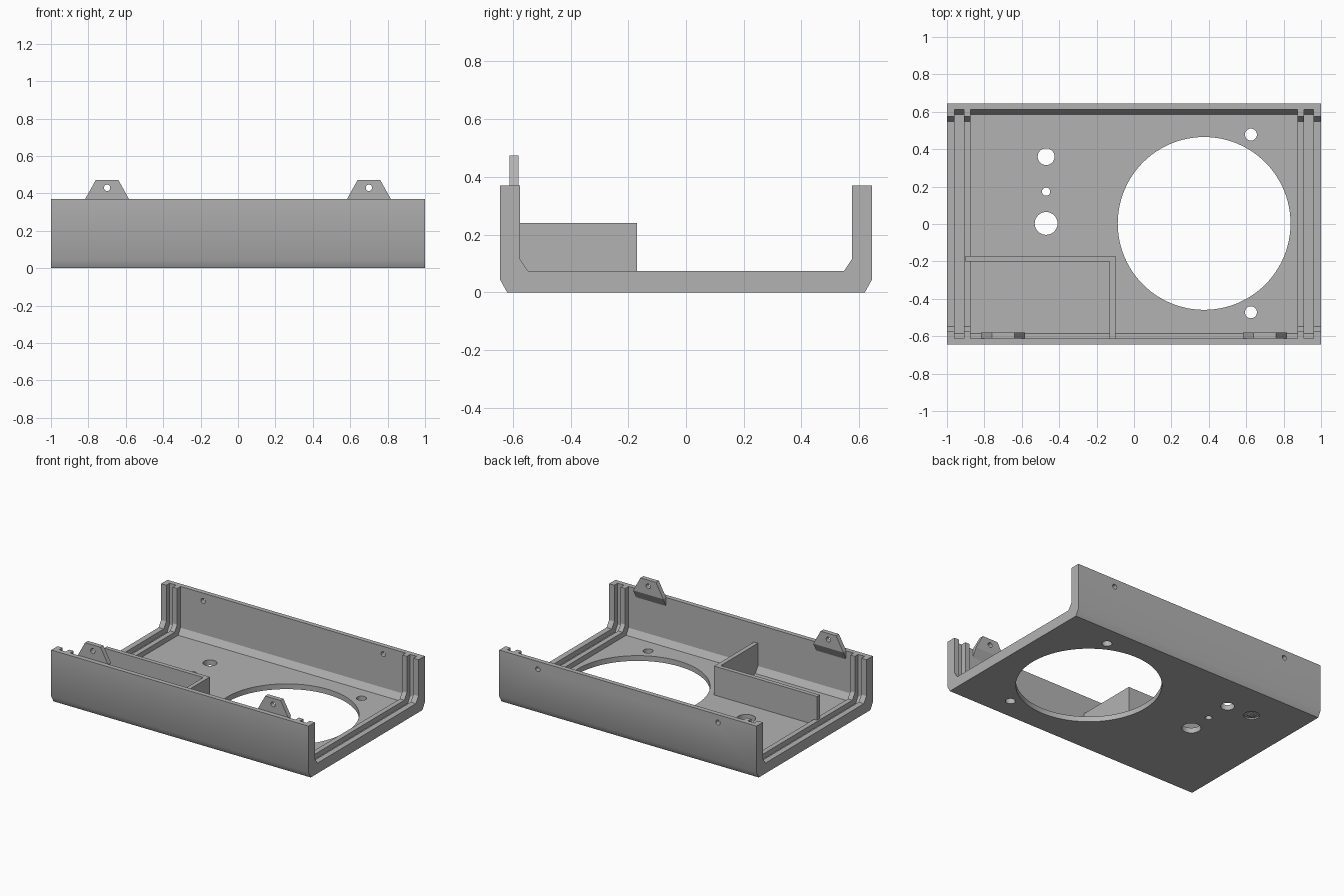
import bpy, bmesh
from mathutils import Vector, Matrix

cube = bpy.data.objects.get("Cube")
if cube:
    bpy.data.objects.remove(cube, do_unlink=True)

grey = bpy.data.materials.new("plain_grey")
grey.use_nodes = True
COLOUR = (0.45, 0.45, 0.45, 1)
grey.diffuse_color = COLOUR
grey.node_tree.nodes["Principled BSDF"].inputs["Base Color"].default_value = COLOUR


def finish(name, bm):
    bmesh.ops.recalc_face_normals(bm, faces=bm.faces)
    mesh = bpy.data.meshes.new(name)
    bm.to_mesh(mesh)
    bm.free()
    mesh.materials.append(grey)
    ob = bpy.data.objects.new(name, mesh)
    bpy.context.collection.objects.link(ob)
    return ob


def prism(name, profile, axis, a, b):
    """Extrude a 2D profile along x (profile in y, z), y (x, z) or z (x, y)."""
    bm = bmesh.new()
    verts = []
    for p in profile:
        co = list(p)
        co.insert("xyz".index(axis), a)
        verts.append(bm.verts.new(co))
    face = bm.faces.new(verts)
    new = bmesh.ops.extrude_face_region(bm, geom=[face])["geom"]
    move = Vector([b - a if c == axis else 0 for c in "xyz"])
    bmesh.ops.translate(bm, vec=move, verts=[v for v in new if isinstance(v, bmesh.types.BMVert)])
    return finish(name, bm)


def box_profile(u0, u1, v0, v1):
    return [(u0, v0), (u1, v0), (u1, v1), (u0, v1)]


def drill(target, holes):
    """Cut round holes: each is (centre, radius, depth, axis)."""
    bm = bmesh.new()
    for centre, r, depth, axis in holes:
        turn = Matrix.Rotation(1.5707963, 4, "X") if axis == "y" else Matrix()
        bmesh.ops.create_cone(bm, cap_ends=True, segments=96 if r > 0.2 else 32, radius1=r,
                              radius2=r, depth=depth, matrix=Matrix.Translation(centre) @ turn)
    cutter = finish("hole_cutter", bm)
    cutter.hide_render = True
    mod = target.modifiers.new("holes", "BOOLEAN")
    mod.operation = "DIFFERENCE"
    mod.solver = "EXACT"
    mod.object = cutter
    bpy.context.view_layer.objects.active = target
    bpy.ops.object.modifier_apply(modifier=mod.name)
    bpy.data.objects.remove(cutter, do_unlink=True)


def trough(points):
    """Mirror a half section, listed from the floor up to the rim."""
    return [(-y, z) for y, z in reversed(points)] + points


# Shared section lines
RIM = 0.37
FLOOR = 0.037
outer = trough([(0.62, 0), (0.645, 0.045), (0.645, RIM)])
inner = trough([(0.585, FLOOR), (0.612, 0.08), (0.612, RIM)])
rail_inner = trough([(0.547, 0.073), (0.575, 0.115), (0.575, RIM)])

# Main tray with speaker opening, mounting holes and control holes
tray = prism("tray", outer + inner[::-1], "x", -1, 1)
holes = [((0.375, 0.003, 0), 0.462, 0.3, "z")]
holes += [((0.625, y, 0), 0.032, 0.3, "z") for y in (-0.472, 0.478)]
holes += [((-0.47, y, 0), r, 0.3, "z") for y, r in ((0.003, 0.061), (0.173, 0.022), (0.36, 0.045))]
holes += [((x, 0.63, 0.315), 0.017, 0.1, "y") for x in (-0.7, 0.7)]
drill(tray, holes)

# Shallow round recess underneath, with a raised centre
drill(tray, [((-0.66, 0.37, 0), 0.05, 0.02, "z")])
ring = [prism("recess_centre", box_profile(-0.68, -0.64, 0.35, 0.39), "z", 0.001, 0.011)]

# Paired end rails with a panel slot between them
for side, label in ((1, "left"), (-1, "right")):
    for place, x0, x1 in (("outer", 0.96, 1), ("inner", 0.875, 0.91)):
        prism(f"{label}_{place}_rail", inner + rail_inner[::-1], "x", side * x0, side * x1)

# Compartment walls
prism("divider_long", box_profile(-0.9, -0.1, -0.2, -0.17), "z", FLOOR, 0.24)
prism("divider_short", box_profile(-0.13, -0.1, -0.612, -0.2), "z", FLOOR, 0.24)

# Screw tabs on the front wall, each with a sloped support below
for x, label in ((0.7, "left"), (-0.7, "right")):
    tab = prism(f"{label}_tab",
                [(x - 0.117, RIM), (x + 0.117, RIM), (x + 0.06, 0.473), (x - 0.06, 0.473)],
                "y", -0.612, -0.58)
    drill(tab, [((x, -0.6, 0.43), 0.017, 0.2, "y")])
    prism(f"{label}_tab_support", [(-0.612, 0.31), (-0.58, RIM), (-0.612, RIM)],
          "x", x - 0.117, x + 0.117)

# Soft shading only across the shallow outer bevel
bpy.ops.object.select_all(action="DESELECT")
tray.select_set(True)
bpy.context.view_layer.objects.active = tray
bpy.ops.object.shade_smooth_by_angle(angle=0.524)
